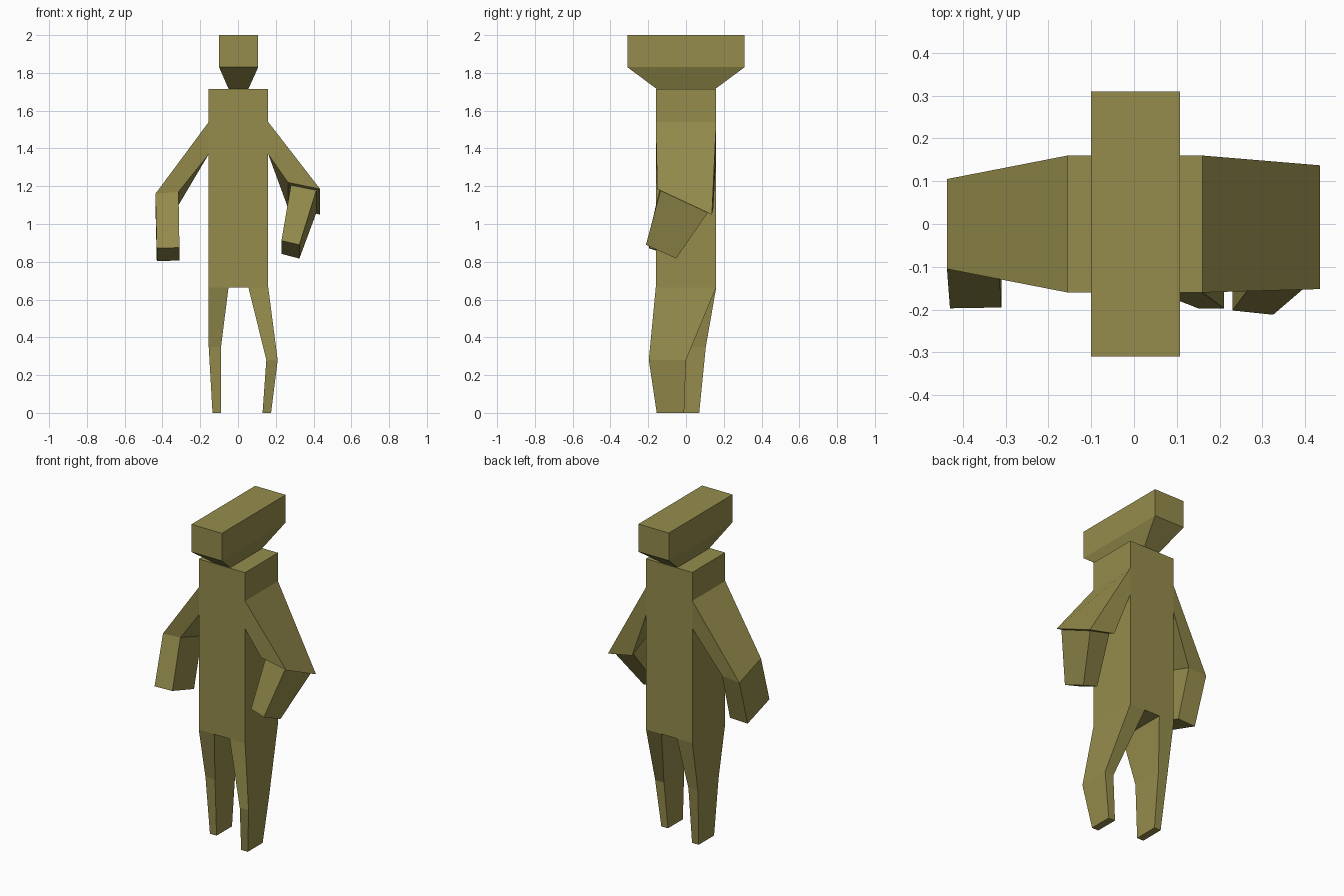
import bpy, bmesh

if "Cube" in bpy.data.objects:
    bpy.data.objects.remove(bpy.data.objects["Cube"])

olive = bpy.data.materials.new("olive")
olive.diffuse_color = (0.302, 0.263, 0.073, 1)
olive.use_nodes = True
olive.node_tree.nodes["Principled BSDF"].inputs["Base Color"].default_value = olive.diffuse_color


def loft(name, rings, start_cap=False):
    """Join four-cornered rings into a flat-sided limb, closed at the far end."""
    bm = bmesh.new()
    loops = [[bm.verts.new(p) for p in ring] for ring in rings]
    for a, b in zip(loops, loops[1:]):
        for i in range(4):
            j = (i + 1) % 4
            bm.faces.new((a[i], a[j], b[j], b[i]))
    bm.faces.new(loops[-1])
    if start_cap:
        bm.faces.new(loops[0][::-1])
    bmesh.ops.recalc_face_normals(bm, faces=bm.faces)
    # an open limb: make sure its end face points down and outward
    bm.faces.ensure_lookup_table()
    centre = sum((v.co for v in bm.verts), bm.verts[:][0].co * 0) / len(bm.verts)
    end = bm.faces[(len(rings) - 1) * 4]
    if end.normal.dot(end.calc_center_median() - centre) < 0:
        bmesh.ops.reverse_faces(bm, faces=bm.faces)
    mesh = bpy.data.meshes.new(name)
    bm.to_mesh(mesh)
    bm.free()
    mesh.materials.append(olive)
    obj = bpy.data.objects.new(name, mesh)
    bpy.context.collection.objects.link(obj)


def level(x0, x1, y0, y1, z):
    """Horizontal rectangular ring."""
    return [(x0, y0, z), (x1, y0, z), (x1, y1, z), (x0, y1, z)]


def shoulder(x):
    """Square ring on the side of the torso: front top, front low, back low, back top."""
    return [(x, -0.16, 1.54), (x, -0.16, 1.37), (x, 0.16, 1.37), (x, 0.16, 1.54)]


# torso and wide head on a flared neck
loft("torso", [level(-0.155, 0.16, -0.16, 0.16, 0.665),
               level(-0.155, 0.16, -0.16, 0.16, 1.715)], True)
loft("head", [level(-0.05, 0.055, -0.155, 0.155, 1.715),
              level(-0.1, 0.107, -0.31, 0.31, 1.83),
              level(-0.1, 0.107, -0.31, 0.31, 2.0)], True)

# legs: hip, knee, foot
loft("left_leg", [level(-0.155, -0.05, -0.16, 0.16, 0.665),
                  level(-0.155, -0.09, -0.095, 0.105, 0.35),
                  level(-0.135, -0.09, -0.08, 0.07, 0)])
loft("right_leg", [level(0.055, 0.16, -0.16, 0.16, 0.665),
                   level(0.15, 0.21, -0.197, 0.0, 0.28),
                   level(0.13, 0.175, -0.155, -0.01, 0)])

# hanging arm: shoulder, elbow, hand
loft("left_arm", [
    shoulder(-0.155),
    [(-0.437, -0.105, 1.16), (-0.315, -0.11, 1.17),
     (-0.315, 0.10, 1.10), (-0.437, 0.105, 1.09)],
    [(-0.43, -0.197, 0.872), (-0.31, -0.195, 0.875),
     (-0.31, 0.015, 0.807), (-0.43, 0.015, 0.803)]])

# bent arm: shoulder, elbow, slightly inset forearm, hand
loft("right_arm", [
    shoulder(0.16),
    [(0.435, -0.152, 1.185), (0.265, -0.155, 1.22),
     (0.265, 0.145, 1.085), (0.435, 0.137, 1.05)],
    [(0.415, -0.135, 1.178), (0.28, -0.135, 1.205),
     (0.28, 0.12, 1.09), (0.415, 0.115, 1.06)],
    [(0.325, -0.212, 0.89), (0.23, -0.202, 0.912),
     (0.23, -0.045, 0.842), (0.325, -0.052, 0.817)]])
